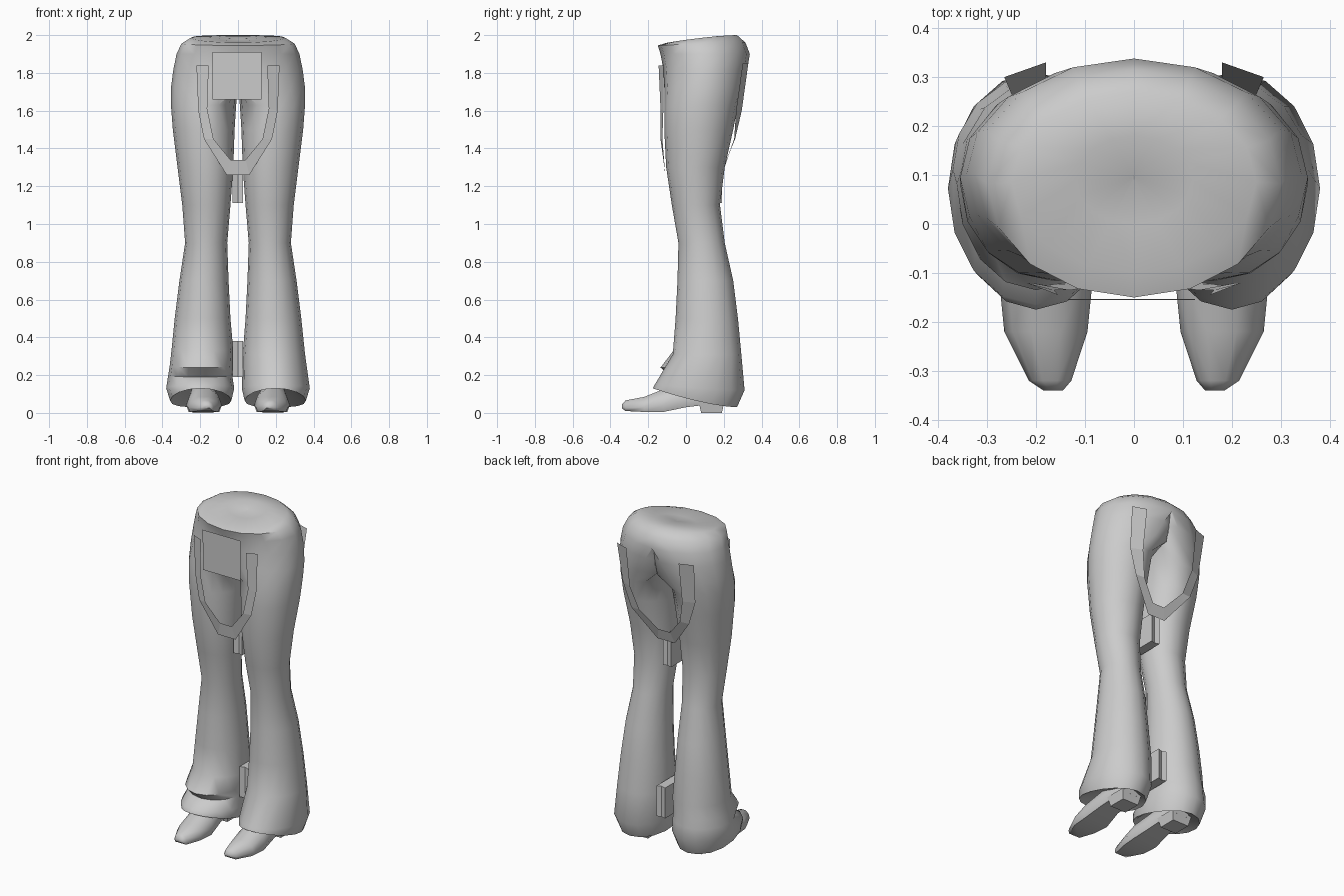
import bpy, bmesh
from math import sin, cos, pi, radians

if "Cube" in bpy.data.objects:
    bpy.data.objects.remove(bpy.data.objects["Cube"])


def finish(name, bm, smooth=True, angle=50):
    bmesh.ops.remove_doubles(bm, verts=bm.verts, dist=0.0005)
    bmesh.ops.recalc_face_normals(bm, faces=bm.faces)
    me = bpy.data.meshes.new(name)
    bm.to_mesh(me)
    bm.free()
    ob = bpy.data.objects.new(name, me)
    bpy.context.collection.objects.link(ob)
    if smooth:
        bpy.ops.object.select_all(action='DESELECT')
        ob.select_set(True)
        bpy.context.view_layer.objects.active = ob
        bpy.ops.object.shade_smooth_by_angle(angle=radians(angle))
    return ob


def loft(bm, rings, caps=True):
    vs = [[bm.verts.new(p) for p in r] for r in rings]
    n = len(vs[0])
    for a, b in zip(vs, vs[1:]):
        for i in range(n):
            j = (i + 1) % n
            bm.faces.new((a[i], a[j], b[j], b[i]))
    if caps:
        bm.faces.new(vs[0])
        bm.faces.new(vs[-1])


def trouser_ring(side, z_front, z_back, x_in, x_mid, x_out, y_front, y_back, n=16):
    # Oval around the leg, clipped at the body centre line
    pts = []
    for i in range(n):
        a = 2 * pi * i / n
        c = cos(a)
        x = x_mid + c * ((x_out - x_mid) if c > 0 else (x_mid - x_in))
        t = (1 - sin(a)) / 2
        y = y_back + (y_front - y_back) * t
        z = z_back + (z_front - z_back) * t ** 1.5
        pts.append((side * max(x, 0), y, z))
    return pts


# Trousers: zf, zb, x inner, x middle, x outer, y front, y back
hem = [(.16, .08, .10, .18, .27, -.08, .20),
       (.13, .03, .035, .2, .36, -.175, .27),
       (.15, .12, .02, .2, .38, -.165, .31)]
plain = [(.31, .31, .025, .19, .355, -.07, .293)]
crumpled = [(.19, .20, .03, .2, .37, -.08, .303),
            (.24, .25, .03, .2, .362, -.135, .298),
            (.33, .33, .025, .19, .352, -.066, .29)]
upper = [(.5, .5, .04, .185, .335, -.055, .275),
         (.7, .7, .05, .18, .31, -.045, .25),
         (.9, .9, .057, .17, .28, -.04, .205),
         (1.1, 1.1, .04, .165, .295, -.075, .18),
         (1.3, 1.3, .025, .165, .32, -.105, .205),
         (1.5, 1.5, .018, .17, .345, -.115, .25),
         (1.63, 1.63, .01, .16, .355, -.115, .275),
         (1.72, 1.72, -.15, .10, .355, -.115, .305),
         (1.82, 1.82, -.30, .05, .342, -.12, .325),
         (1.9, 1.9, 0, 0, .325, -.135, .338),
         (1.945, 1.96, 0, 0, .30, -.15, .315),
         (1.96, 2.0, 0, 0, .25, -.10, .27),
         (1.965, 1.995, 0, 0, .12, 0, .18),
         (1.975, 1.98, 0, 0, .005, .09, .1)]
bm = bmesh.new()
for side, cuff in ((1, plain), (-1, crumpled)):
    loft(bm, [trouser_ring(side, *r) for r in hem + cuff + upper])
bmesh.ops.remove_doubles(bm, verts=bm.verts, dist=0.0005)
inner = [f for f in bm.faces if all(abs(v.co.x) < .001 for v in f.verts)]
bmesh.ops.delete(bm, geom=inner, context='FACES')
finish("flared_trousers", bm)

# Shoes: y, x left, x right, z bottom, z top
shoe = [(-.34, .145, .185, .025, .045), (-.32, .128, .215, .01, .066),
        (-.22, .095, .265, .005, .085), (-.12, .085, .275, .005, .125),
        (0, .11, .26, .03, .16), (.12, .12, .25, .045, .16),
        (.2, .135, .235, .045, .12)]
for side, label in ((1, "right"), (-1, "left")):
    bm = bmesh.new()
    rings = []
    for y, xl, xr, zb, zt in shoe:
        m, w, h = (xl + xr) / 2, (xr - xl) / 2, zt - zb
        prof = [(-.85, 0), (.85, 0), (1, .3), (.8, .72), (.35, 1),
                (-.35, 1), (-.8, .72), (-1, .3)]
        rings.append([(side * (m + w * u), y, zb + h * v) for u, v in prof])
    loft(bm, rings)
    finish(label + "_shoe", bm)
    bm = bmesh.new()
    loft(bm, [[(side * (.185 + u * s), .135 + v * s, z)
               for u, v in ((-1, -1), (1, -1), (1, 1), (-1, 1))]
              for s, z in ((.055, 0), (.068, .06))])
    finish(label + "_heel", bm, False)


def ribbon(bm, edge_a, edge_b):
    a = [bm.verts.new(p) for p in edge_a]
    b = [bm.verts.new(p) for p in edge_b]
    for i in range(len(a) - 1):
        bm.faces.new((a[i], a[i + 1], b[i + 1], b[i]))


# U-shaped edge strips on the front and back
front_out = [(.22, -.12, 1.84), (.21, -.12, 1.6), (.18, -.125, 1.45),
             (.06, -.11, 1.26), (0, -.11, 1.26)]
front_in = [(.155, -.145, 1.84), (.163, -.135, 1.61), (.13, -.135, 1.45),
            (.04, -.12, 1.34), (0, -.12, 1.34)]
back_out = [(.265, .30, 1.85), (.25, .265, 1.6), (.20, .255, 1.45),
            (.06, .195, 1.27), (0, .195, 1.27)]
back_in = [(.18, .33, 1.85), (.18, .295, 1.6), (.14, .26, 1.45),
           (.04, .215, 1.34), (0, .215, 1.34)]
for name, out, inn in (("front_strip", front_out, front_in),
                       ("back_strip", back_out, back_in)):
    bm = bmesh.new()
    for s in (1, -1):
        ribbon(bm, [(s * x, y, z) for x, y, z in out],
               [(s * x, y, z) for x, y, z in inn])
    finish(name, bm, False)

# Flat panel over the front of the hips
bm = bmesh.new()
ribbon(bm, [(-.135, -.155, 1.91), (.125, -.155, 1.91)],
       [(-.135, -.153, 1.66), (.125, -.153, 1.66)])
finish("front_panel", bm, False)

# Small tabs between the legs
for name, z0, z1, y0, y1 in (("thigh_tab", 1.11, 1.29, .0, .19),
                             ("ankle_tab", .19, .38, .06, .25)):
    bm = bmesh.new()
    loft(bm, [[(-.03, y0, z), (0, y0 + .01, z), (.027, y0, z),
               (.027, y1, z), (0, y1 - .01, z), (-.03, y1, z)] for z in (z0, z1)])
    finish(name, bm, False)
